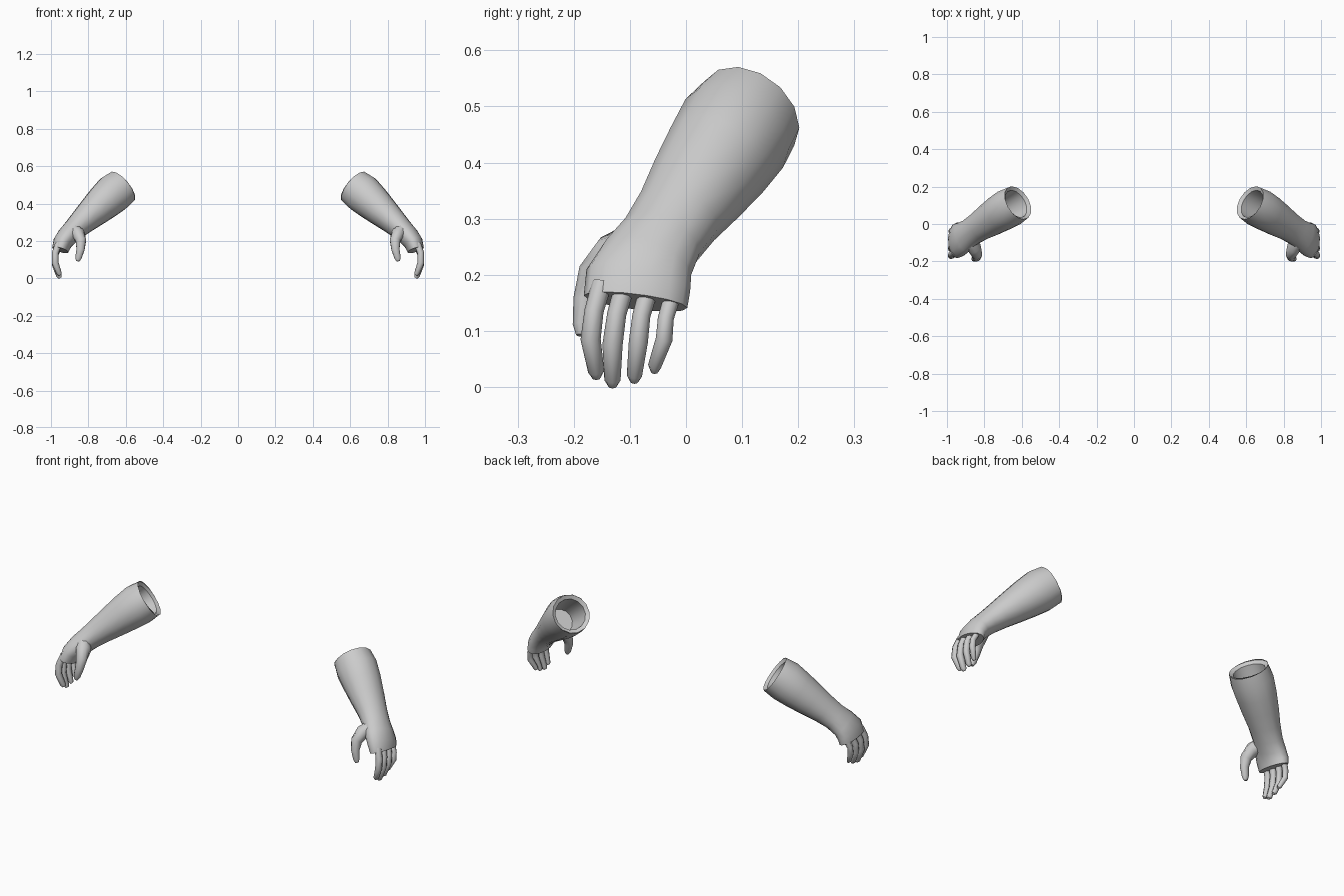
import bpy, bmesh, math
from mathutils import Vector

if "Cube" in bpy.data.objects:
    bpy.data.objects.remove(bpy.data.objects["Cube"])

skin = bpy.data.materials.new("plain grey")
skin.diffuse_color = (0.6, 0.6, 0.6, 1)
skin.use_nodes = True
skin.node_tree.nodes["Principled BSDF"].inputs["Base Color"].default_value = skin.diffuse_color


def tube(name, rings, sides, close_start, close_end):
    """Mirrored loft through rings of (centre, width radius, depth radius)."""
    bm = bmesh.new()
    pts = [Vector(r[0]) for r in rings]
    loops = []
    for i, (c, ru, rv) in enumerate(rings):
        t = (pts[min(i + 1, len(pts) - 1)] - pts[max(i - 1, 0)]).normalized()
        u = Vector((0, 1, 0))
        u = (u - t * u.dot(t)).normalized()
        v = t.cross(u)
        loops.append([bm.verts.new(pts[i] + u * ru * math.cos(a) + v * rv * math.sin(a))
                      for a in (2 * math.pi * k / sides for k in range(sides))])
    for a, b in zip(loops, loops[1:]):
        for k in range(sides):
            j = (k + 1) % sides
            bm.faces.new((a[k], a[j], b[j], b[k]))
    if close_start:
        bm.faces.new(loops[0][::-1])
    if close_end:
        bm.faces.new(loops[-1])
    bmesh.ops.recalc_face_normals(bm, faces=bm.faces)
    me = bpy.data.meshes.new(name)
    bm.to_mesh(me)
    bm.free()
    me.materials.append(skin)
    ob = bpy.data.objects.new(name, me)
    bpy.context.collection.objects.link(ob)
    ob.modifiers.new("other side", 'MIRROR')
    bpy.context.view_layer.objects.active = ob
    ob.select_set(True)
    bpy.ops.object.shade_smooth_by_angle(angle=math.radians(50))
    ob.select_set(False)
    return ob


# Forearm, wrist and palm: open hollow elbow end, closed at the knuckles
arm = tube("forearm_and_palm", [
    ((0.622, 0.113, 0.488), 0.098, 0.100),
    ((0.668, 0.086, 0.452), 0.106, 0.107),
    ((0.720, 0.055, 0.405), 0.101, 0.098),
    ((0.775, 0.020, 0.355), 0.092, 0.085),
    ((0.830, -0.015, 0.305), 0.080, 0.071),
    ((0.875, -0.045, 0.262), 0.077, 0.061),
    ((0.912, -0.070, 0.225), 0.086, 0.056),
    ((0.938, -0.085, 0.190), 0.095, 0.052),
    ((0.950, -0.090, 0.152), 0.093, 0.046),
], 14, False, True)

# Folded lip and recess of the elbow opening
tube("elbow_lip", [
    ((0.622, 0.113, 0.488), 0.098, 0.100),
    ((0.630, 0.108, 0.481), 0.080, 0.080),
    ((0.690, 0.072, 0.430), 0.076, 0.076),
    ((0.740, 0.042, 0.385), 0.066, 0.066),
], 14, False, True)

# Fingers: base, middle joint and tip in (y, z), with shared curl in x
fingers = {
    "index_finger": ((-0.150, 0.185), (-0.170, 0.085), (-0.160, 0.027), 0.018),
    "middle_finger": ((-0.108, 0.185), (-0.131, 0.075), (-0.131, 0.012), 0.018),
    "ring_finger": ((-0.066, 0.175), (-0.085, 0.080), (-0.092, 0.020), 0.017),
    "little_finger": ((-0.025, 0.160), (-0.039, 0.085), (-0.056, 0.037), 0.015),
}
for name, (base, mid, tip, r) in fingers.items():
    half = [(a + b) / 2 for a, b in zip(base, mid)]
    tube(name, [
        ((0.960, *base), r, r),
        ((0.977, half[0] - 0.004, half[1]), r * 0.95, r),
        ((0.978, *mid), r, r),
        ((0.957, *tip), r * 0.8, r * 0.8),
        ((0.950, tip[0], tip[1] - 0.010), r * 0.45, r * 0.45),
    ], 8, True, True)

# Thumb, growing from the inner front of the wrist
tube("thumb", [
    ((0.880, -0.085, 0.262), 0.035, 0.035),
    ((0.852, -0.130, 0.235), 0.040, 0.036),
    ((0.840, -0.165, 0.200), 0.029, 0.029),
    ((0.842, -0.180, 0.155), 0.021, 0.023),
    ((0.853, -0.186, 0.110), 0.016, 0.018),
    ((0.857, -0.188, 0.092), 0.008, 0.010),
], 10, True, True)
